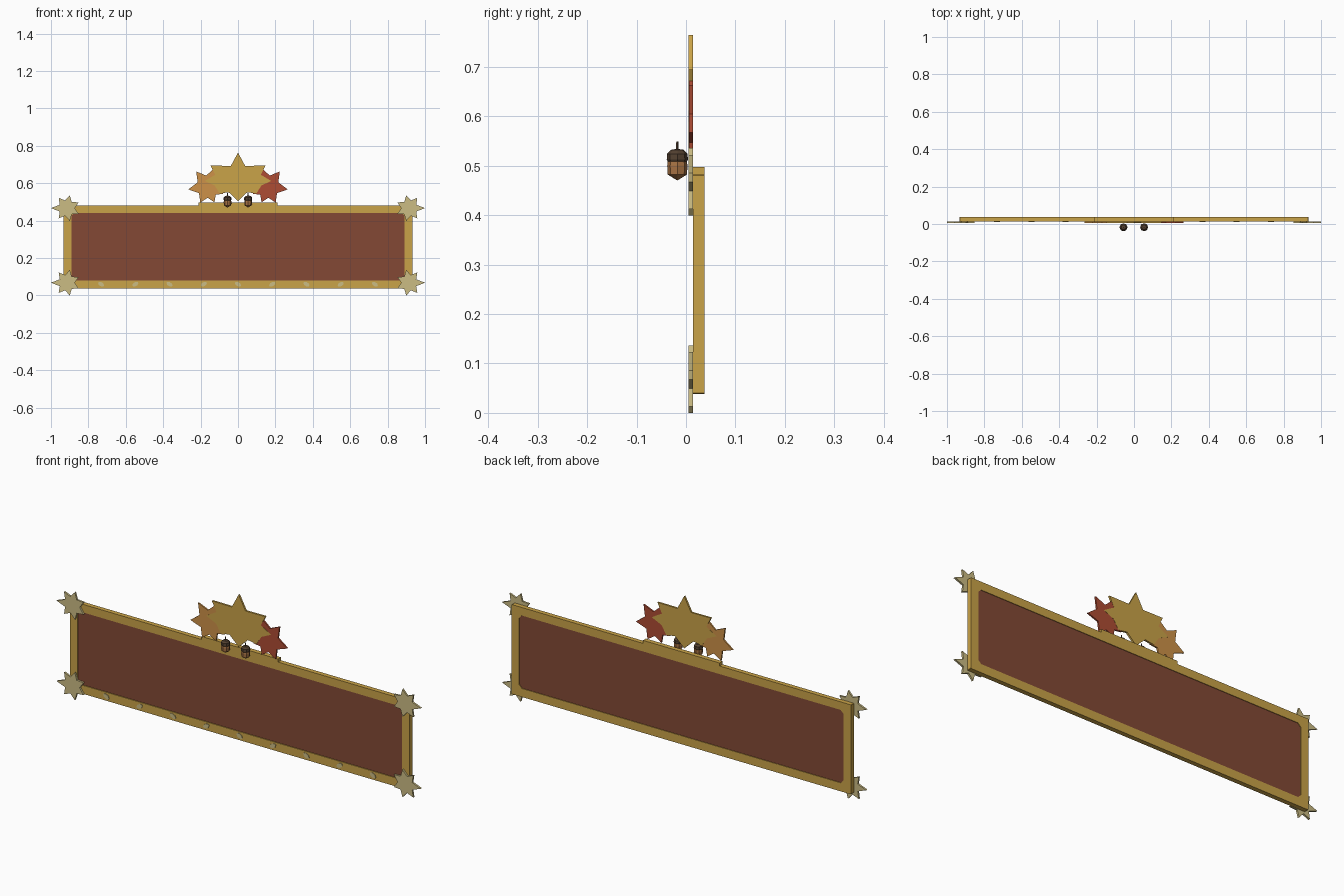
import bpy, bmesh, math
from mathutils import Matrix

if "Cube" in bpy.data.objects:
    bpy.data.objects.remove(bpy.data.objects["Cube"])


def mat(name, r, g, b):
    m = bpy.data.materials.new(name)
    lin = [(c / 255 / 12.92) if c < 10 else ((c / 255 + 0.055) / 1.055) ** 2.4 for c in (r, g, b)]
    m.diffuse_color = (*lin, 1)
    m.use_nodes = True
    m.node_tree.nodes["Principled BSDF"].inputs["Base Color"].default_value = m.diffuse_color
    return m


GOLD = mat("gold", 202, 163, 72)
BROWN = mat("panel_brown", 131, 73, 53)
ORANGE = mat("orange", 205, 145, 72)
RED = mat("red", 174, 76, 52)
PALE = mat("pale_straw", 203, 188, 132)
NUT = mat("nut_brown", 168, 115, 68)
CAP = mat("cap_brown", 82, 64, 48)


def finish(bm, name, material):
    bmesh.ops.recalc_face_normals(bm, faces=bm.faces)
    me = bpy.data.meshes.new(name)
    bm.to_mesh(me)
    bm.free()
    me.materials.append(material)
    ob = bpy.data.objects.new(name, me)
    bpy.context.collection.objects.link(ob)
    return ob


def plate(name, pts, y0, y1, material):
    """Extrude an x-z outline from y0 to y1."""
    bm = bmesh.new()
    face = bm.faces.new([bm.verts.new((x, y0, z)) for x, z in pts])
    ext = bmesh.ops.extrude_face_region(bm, geom=[face])
    for v in ext["geom"]:
        if isinstance(v, bmesh.types.BMVert):
            v.co.y = y1
    bmesh.ops.triangulate(bm, faces=[f for f in bm.faces if len(f.verts) > 4])
    return finish(bm, name, material)


def lathe(name, profile, x, y, material, sides=8):
    bm = bmesh.new()
    vs = [bm.verts.new((r, 0, z)) for r, z in profile]
    es = [bm.edges.new(p) for p in zip(vs, vs[1:])]
    bmesh.ops.spin(bm, geom=vs + es, cent=(0, 0, 0), axis=(0, 0, 1),
                   angle=math.tau, steps=sides)
    bmesh.ops.remove_doubles(bm, verts=bm.verts, dist=1e-5)
    bmesh.ops.transform(bm, matrix=Matrix.Translation((x, y, 0)), verts=bm.verts)
    return finish(bm, name, material)


def star(cx, cz, spikes, inner, flip=1):
    """Leaf outline from (angle, radius) spikes with notches halfway between."""
    pts = []
    for i, (a, r) in enumerate(spikes):
        b = spikes[(i + 1) % len(spikes)][0]
        mid = a + ((b - a) % 360) / 2
        for ang, rad in ((a, r), (mid, inner)):
            t = math.radians(ang)
            pts.append((cx + flip * rad * math.cos(t), cz + rad * math.sin(t)))
    return pts


def chamfered(hx, z0, z1, c):
    return [(-hx + c, z0), (hx - c, z0), (hx, z0 + c), (hx, z1 - c),
            (hx - c, z1), (-hx + c, z1), (-hx, z1 - c), (-hx, z0 + c)]


# Frame: ring between outer and inner outlines
bm = bmesh.new()
rings = []
for y in (0.014, 0.037):
    for pts in (chamfered(0.932, 0.038, 0.482, 0.002), chamfered(0.89, 0.08, 0.442, 0.015)):
        rings.append([bm.verts.new((x, y, z)) for x, z in pts])
fo, fi, bo, bi = rings
for a, b in ((fo, fi), (bo, bi), (fo, bo), (fi, bi)):
    for i in range(8):
        j = (i + 1) % 8
        bm.faces.new((a[i], a[j], b[j], b[i]))
finish(bm, "frame", GOLD)

# Panel and crest base
plate("panel", chamfered(0.892, 0.078, 0.444, 0.013), 0.018, 0.034, BROWN)
plate("crest_base", [(-0.21, 0.481), (0.21, 0.481), (0.21, 0.497), (-0.21, 0.497)],
      0.014, 0.037, GOLD)

# Crest leaves
half = [(0.038, 0.693), (0.147, 0.694), (0.122, 0.645), (0.178, 0.612), (0.125, 0.588),
        (0.098, 0.545), (0.05, 0.552)]
plate("centre_leaf", [(0, 0.764)] + half + [(0, 0.505)] + [(-x, z) for x, z in reversed(half)],
      0.005, 0.0145, GOLD)
side = [(-8, 0.107), (52, 0.103), (108, 0.1), (160, 0.09), (205, 0.09), (248, 0.09), (296, 0.095)]
for s, label, m in ((1, "right", RED), (-1, "left", ORANGE)):
    plate(label + "_leaf", star(s * 0.16, 0.582, side, 0.06, s), 0.006, 0.0138, m)

# Corner leaves
corner = [(k * 360 / 7, 0.085 if k == 0 else 0.07) for k in range(7)]
for s in (-1, 1):
    for z, label in ((0.068, "lower"), (0.467, "upper")):
        plate(f"{label}_corner_leaf", star(s * 0.915, z, corner, 0.042, s), 0.005, 0.0145, PALE)

# Small seeds along the bottom rail
for k in range(-4, 5):
    t = math.radians(30 if k % 2 else -30)
    pts = [(0.183 * k + u * math.cos(t) - v * math.sin(t), 0.06 + u * math.sin(t) + v * math.cos(t))
           for u, v in ((-0.017, -0.003), (-0.008, -0.01), (0.008, -0.01), (0.017, -0.003),
                        (0.017, 0.003), (0.008, 0.01), (-0.008, 0.01), (-0.017, 0.003))]
    plate("rail_seed", pts, 0.011, 0.0145, PALE)

# Acorns: nut, cap, stem
for x in (-0.056, 0.054):
    lathe("acorn_nut", [(0, 0.47), (0.0195, 0.482), (0.0205, 0.5), (0.0185, 0.515), (0, 0.52)],
          x, -0.0175, NUT)
    lathe("acorn_cap", [(0, 0.506), (0.018, 0.506), (0.0215, 0.512), (0.0205, 0.524),
                        (0.013, 0.532), (0, 0.534)], x, -0.0175, CAP)
    lathe("acorn_stem", [(0, 0.53), (0.003, 0.53), (0.0025, 0.549), (0, 0.549)],
          x, -0.0175, CAP, 6)
